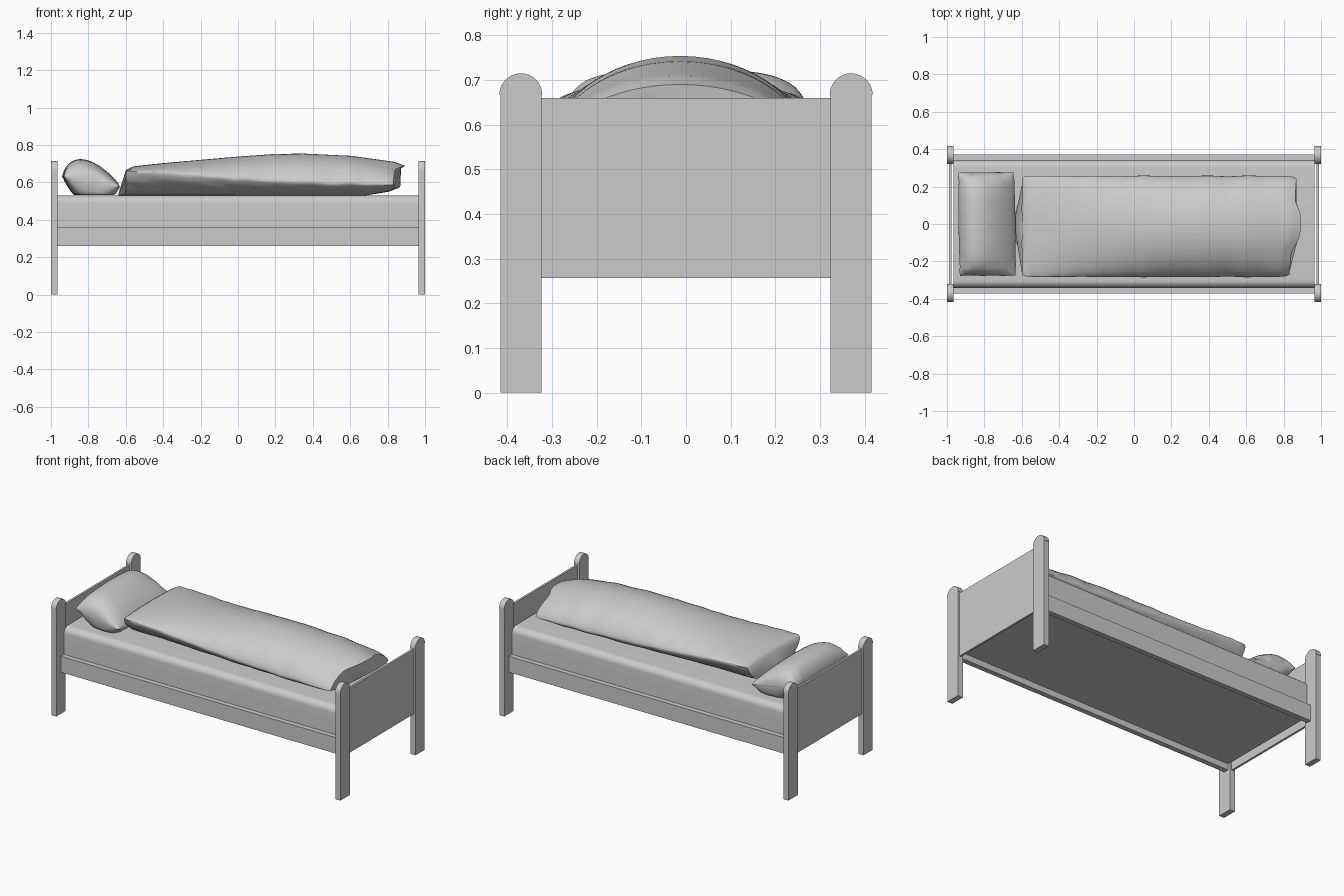
import bpy, bmesh, math
from mathutils import Vector, noise

cube = bpy.data.objects.get("Cube")
if cube:
    bpy.data.objects.remove(cube, do_unlink=True)

GREY = (0.6, 0.6, 0.6, 1.0)
grey = bpy.data.materials.new("plain_grey")
grey.use_nodes = True
grey.diffuse_color = GREY
grey.node_tree.nodes["Principled BSDF"].inputs["Base Color"].default_value = GREY


def finish(name, bm, smooth=None):
    bmesh.ops.recalc_face_normals(bm, faces=bm.faces)
    mesh = bpy.data.meshes.new(name)
    bm.to_mesh(mesh)
    bm.free()
    obj = bpy.data.objects.new(name, mesh)
    bpy.context.collection.objects.link(obj)
    mesh.materials.append(grey)
    if smooth:
        bpy.ops.object.select_all(action='DESELECT')
        obj.select_set(True)
        bpy.context.view_layer.objects.active = obj
        bpy.ops.object.shade_smooth_by_angle(angle=math.radians(smooth))
    return obj


def prism(name, outline, x0, x1, smooth=None):
    """Extrude a (y, z) outline along x."""
    bm = bmesh.new()
    face = bm.faces.new([bm.verts.new((x0, y, z)) for y, z in outline])
    grown = bmesh.ops.extrude_face_region(bm, geom=[face])["geom"]
    verts = [g for g in grown if isinstance(g, bmesh.types.BMVert)]
    bmesh.ops.translate(bm, verts=verts, vec=(x1 - x0, 0, 0))
    # The extrusion leaves the starting cap in place, closing the solid
    return finish(name, bm, smooth)


def rect(y0, y1, z0, z1):
    return [(y0, z0), (y1, z0), (y1, z1), (y0, z1)]


def arc(cy, cz, r, a0, a1, n):
    angles = [math.radians(a0 + (a1 - a0) * i / n) for i in range(n + 1)]
    return [(cy + r * math.cos(a), cz + r * math.sin(a)) for a in angles]


def lerp_table(table, x):
    for (xa, za), (xb, zb) in zip(table, table[1:]):
        if x <= xb:
            return za + (zb - za) * max(0, (x - xa) / (xb - xa))
    return table[-1][1]


def skin(bm, rings):
    """Bridge closed rings of points and cap both ends."""
    loops = [[bm.verts.new(p) for p in ring] for ring in rings]
    n = len(loops[0])
    for a, b in zip(loops, loops[1:]):
        for i in range(n):
            bm.faces.new((a[i], a[(i + 1) % n], b[(i + 1) % n], b[i]))
    for end in (loops[0], loops[-1]):
        bm.faces.new(end)


# Posts with rounded caps, and the end boards between them
for end, sx in (("head", -1), ("foot", 1)):
    for side, sy in (("right", -1), ("left", 1)):
        cy = 0.37 * sy
        post = [(cy - 0.046, 0), (cy + 0.046, 0), (cy + 0.046, 0.667)]
        post += arc(cy, 0.667, 0.048, 0, 180, 20) + [(cy - 0.046, 0.667)]
        prism(f"{side}_{end}_post", post, 0.965 * sx, sx, 30)
    prism(f"{end}_board", rect(-0.326, 0.326, 0.256, 0.66), 0.976 * sx, 0.989 * sx)

# Side rails
for side, sy in (("right", -1), ("left", 1)):
    prism(f"{side}_rail", rect(0.34 * sy, 0.372 * sy, 0.26, 0.36), -0.966, 0.966)

# Mattress with rounded top edges
section = [(-0.341, 0.298), (0.341, 0.298)]
section += arc(0.301, 0.49, 0.04, 0, 90, 8) + arc(-0.301, 0.49, 0.04, 90, 180, 8)
prism("mattress", section, -0.964, 0.964, 40)

# Duvet: arched top, rumpled sides tucking under
top = [(-0.6, 0.665), (-0.56, 0.686), (-0.4, 0.703), (0, 0.738), (0.2, 0.752),
       (0.35, 0.754), (0.6, 0.742), (0.8, 0.71), (0.85, 0.69)]
seam = [(-0.6, 0.66), (-0.4, 0.655), (-0.2, 0.635), (0, 0.617), (0.3, 0.6), (0.85, 0.585)]
under = [(-0.6, 0.53), (0.68, 0.53), (0.8, 0.55), (0.85, 0.57)]
rings, STEPS, HALF = [], 90, 28
for i in range(STEPS + 1):
    t = i / STEPS
    x = -0.6 + 1.45 * t
    zt, zb, ze = lerp_table(top, x), lerp_table(under, x), lerp_table(seam, x)
    wave = noise.noise(Vector((x * 9, 0, 3)))
    ze = min(ze + 0.008 * wave, zt - 0.012)
    width = (0.27 + 0.005 * wave) * (1 - 0.05 * abs(2 * t - 1) ** 40)
    ring = []
    for k in range(2 * HALF):
        a = math.pi * k / HALF
        c, s = math.cos(a), math.sin(a)
        y = c * width
        if s >= 0:
            z = ze + (zt - ze) * s ** 1.25
        else:
            z = ze - (ze - zb) * min(1, 1.15 * abs(s))
            rumple = noise.noise(Vector((x * 7 + z * 22, z * 30, c * 2)))
            y *= 1 - 0.14 * abs(s) + 0.07 * rumple * abs(s)
        # Head end flares out at the bottom, foot end at the top
        bulge = 0.042 * math.exp(-(y / 0.11) ** 4)
        height = (z - zb) / (zt - zb)
        px = x + bulge * height * max(0, t - 0.8) / 0.2
        px -= bulge * (1 - height) * max(0, 0.2 - t) / 0.2
        px += 0.02 * t ** 8 * y / 0.27
        ring.append((px, y - 0.013, z))
    rings.append(ring)
bm = bmesh.new()
skin(bm, rings)
finish("duvet", bm, 60)

# Pillow: plump cushion leaning toward the head board
rings, NU, NV = [], 24, 40
for j in range(NV + 1):
    v = math.sin(math.pi / 2 * (2 * j / NV - 1) * 0.99)
    full = max(0, 1 - abs(v) ** 6) ** 0.5
    ring = []
    for k in range(2 * NU):
        a = math.pi * k / NU
        u, s = math.cos(a), math.sin(a)
        crease = 0.012 * noise.noise(Vector((u * 3, v * 7, s)))
        middle = 0.605 - 0.028 * u
        if s >= 0:
            z = middle + full * s ** 1.3 * (0.107 - 0.035 * u) * (1 - 0.15 * v * v)
        else:
            z = max(0.532, middle - full * abs(s) ** 1.7 * 0.13)
        edge = 0.152 - 0.004 * v * v + crease * abs(v) ** 4
        ring.append((-0.786 + u * edge - 0.004 * v, v * (0.275 + crease * 0.5), z))
    rings.append(ring)
bm = bmesh.new()
skin(bm, rings)
finish("pillow", bm, 60)
